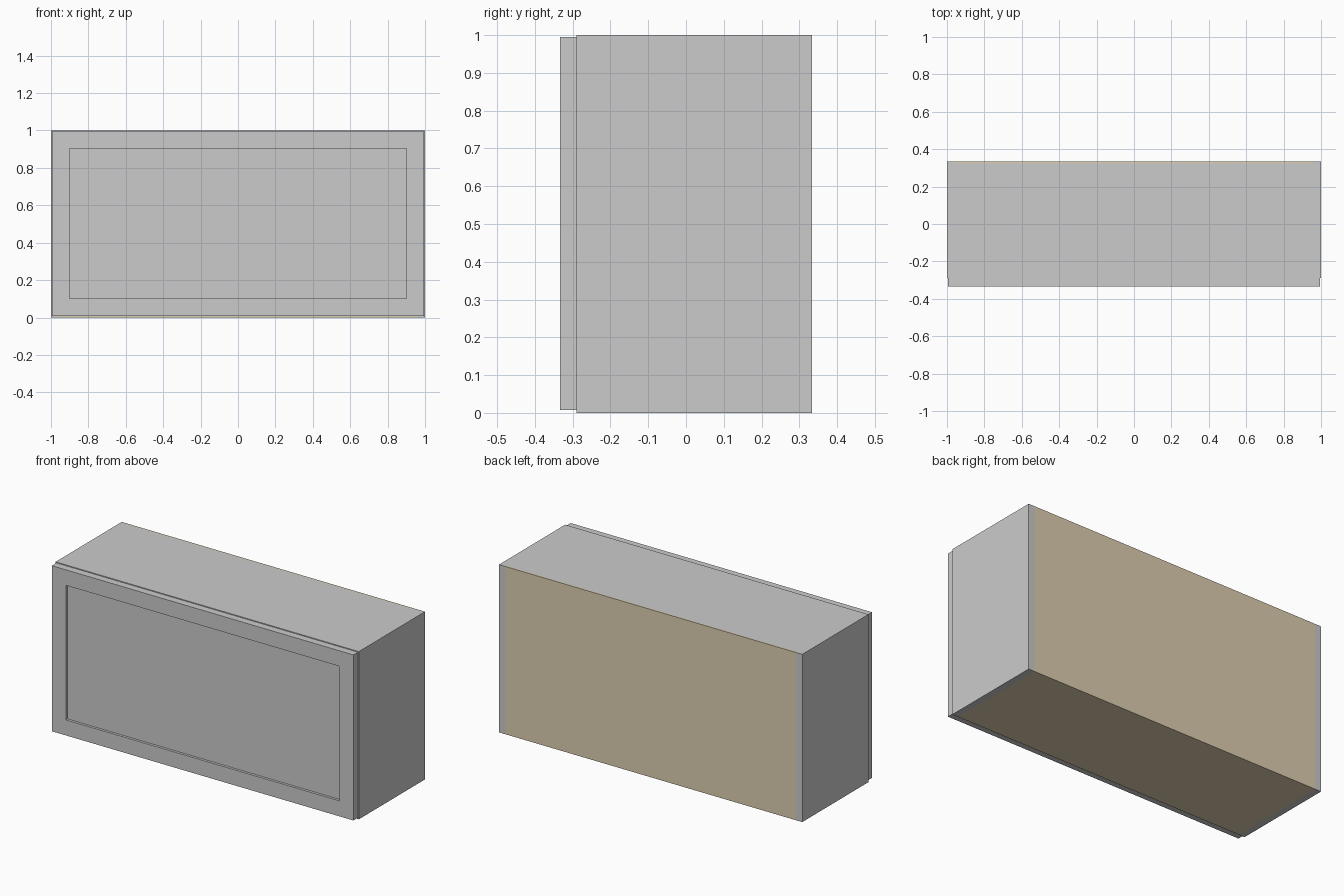
import bpy, bmesh

if "Cube" in bpy.data.objects:
    bpy.data.objects.remove(bpy.data.objects["Cube"])

W, FRONT, BACK, H, T = 1.0, -0.29, 0.333, 1.0, 0.04   # half width, carcass depth, height, board
BT = 0.01                                             # back panel thickness
tan = bpy.data.materials.new("tan_board")
tan.diffuse_color = (0.72, 0.62, 0.44, 1)
tan.use_nodes = True
tan.node_tree.nodes["Principled BSDF"].inputs["Base Color"].default_value = tan.diffuse_color


def make_object(name, bm, mat=None):
    mesh = bpy.data.meshes.new(name)
    bm.to_mesh(mesh)
    bm.free()
    ob = bpy.data.objects.new(name, mesh)
    bpy.context.collection.objects.link(ob)
    if mat:
        mesh.materials.append(mat)
    return ob


def box_mesh(x, y, z):
    """Box from (min, max) pairs."""
    bm = bmesh.new()
    bmesh.ops.create_cube(bm, size=1)
    for v in bm.verts:
        v.co = [lo + (c + 0.5) * (hi - lo) for c, (lo, hi) in zip(v.co, (x, y, z))]
    return bm


def board(name, x, y, z, mat=None):
    return make_object(name, box_mesh(x, y, z), mat)


# Carcass: two sides with the other boards fitted between them
inner = (-W + T, W - T)
board("left_side", (-W, -W + T), (FRONT, BACK), (0, H))
board("right_side", (W - T, W), (FRONT, BACK), (0, H))
board("top_panel", inner, (FRONT, BACK - BT), (H - T, H))
board("bottom_panel", inner, (FRONT, BACK - BT), (0, T), tan)
board("back_panel", inner, (BACK - BT, BACK), (0, H), tan)

# Door: a slab whose front face is inset and pushed back into a framed panel
bm = box_mesh((-0.994, 0.994), (-0.333, FRONT), (0.008, 0.995))
bm.normal_update()
face = min(bm.faces, key=lambda f: f.calc_center_median().y)
bmesh.ops.inset_region(bm, faces=[face], thickness=0.131)
bmesh.ops.inset_region(bm, faces=[face], thickness=0.0)
bmesh.ops.translate(bm, verts=face.verts, vec=(0, 0.015, 0))
make_object("door", bm)
